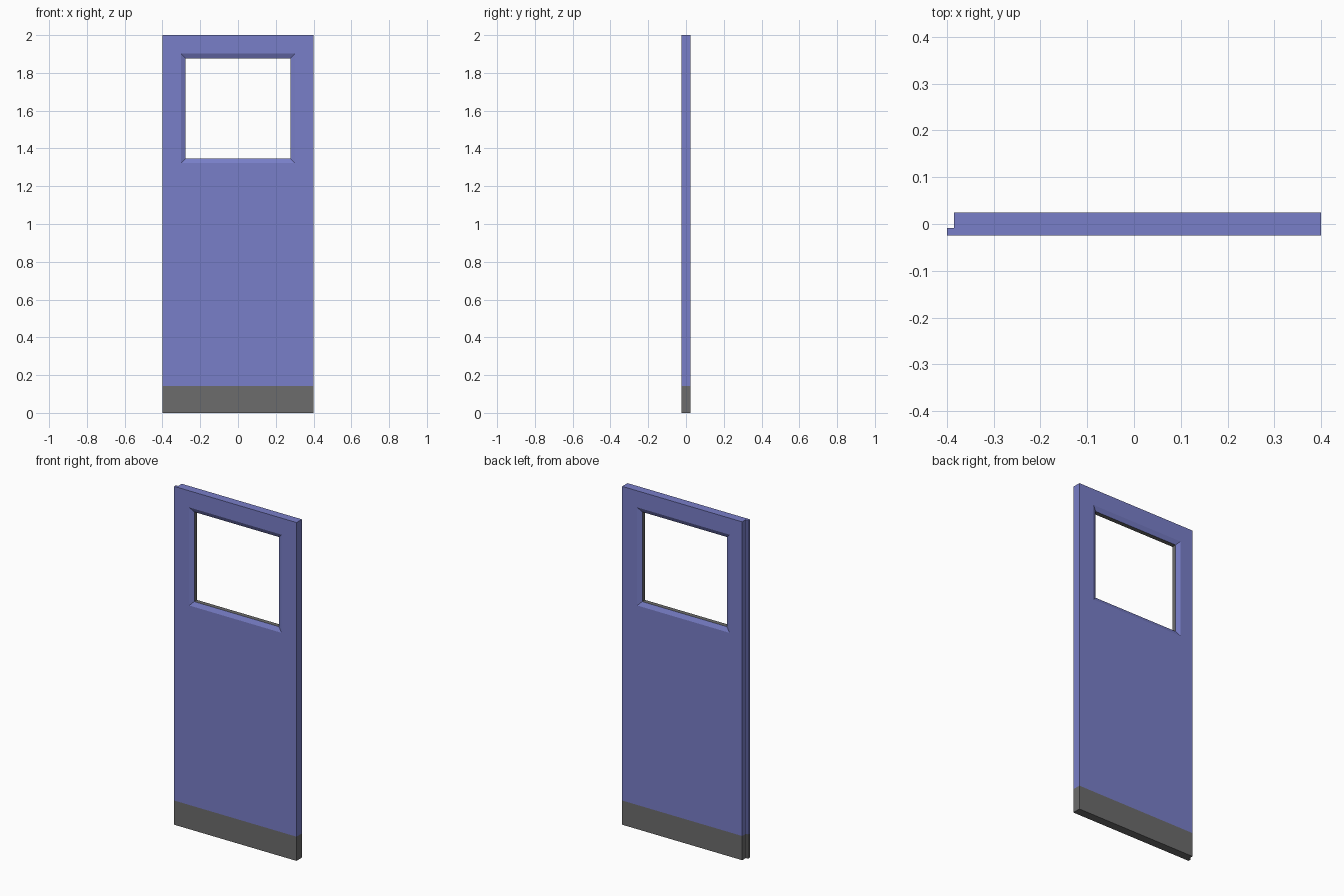
import bpy, bmesh

if "Cube" in bpy.data.objects:
    bpy.data.objects.remove(bpy.data.objects["Cube"])

HALF = 0.025          # half the door thickness
KICK = 0.143          # top of the kick plate
WIN_Z = 1.612         # window centre height
WIN_W, WIN_H = 0.277, 0.265   # half size of the clear opening
BEVEL, DEPTH = 0.025, 0.012   # window bevel width and depth


def material(name, rgb):
    m = bpy.data.materials.new(name)
    m.diffuse_color = (*rgb, 1)
    m.use_nodes = True
    m.node_tree.nodes["Principled BSDF"].inputs["Base Color"].default_value = m.diffuse_color
    return m


blue = material("blue_paint", (0.19, 0.21, 0.58))
grey = material("dark_grey", (0.15, 0.15, 0.15))


def loft(name, rings, mats, middle_mat=0, caps=(True, True)):
    """Solid through matching rings; the middle band may use another slot."""
    bm = bmesh.new()
    loops = [[bm.verts.new(p) for p in ring] for ring in rings]
    n = len(loops[0])
    for b, (lo, hi) in enumerate(zip(loops, loops[1:])):
        for i in range(n):
            j = (i + 1) % n
            f = bm.faces.new((lo[i], lo[j], hi[j], hi[i]))
            if b == 1:
                f.material_index = middle_mat
    for loop, wanted in zip((loops[0], loops[-1]), caps):
        if wanted:
            bm.faces.new(loop)
    bmesh.ops.recalc_face_normals(bm, faces=bm.faces)
    me = bpy.data.meshes.new(name)
    bm.to_mesh(me)
    bm.free()
    for m in mats:
        me.materials.append(m)
    ob = bpy.data.objects.new(name, me)
    bpy.context.collection.objects.link(ob)
    return ob


# Door cross-section with a rebate on the left back edge
profile = [(-0.4, -HALF), (0.4, -HALF), (0.4, HALF),
           (-0.385, HALF), (-0.385, -0.009), (-0.4, -0.009)]


def slab(name, z0, z1, mats, caps=(True, True)):
    return loft(name, [[(x, y, z) for x, y in profile] for z in (z0, z1)],
                mats, caps=caps)


def window_ring(y, grow):
    w, h = WIN_W + grow, WIN_H + grow
    return [(sx * w, y, WIN_Z + sz * h)
            for sx, sz in ((-1, -1), (1, -1), (1, 1), (-1, 1))]


# Kick plate (open where it meets the panel) and main panel
slab("kick_plate", 0, KICK, [grey], caps=(True, False))
panel = slab("door_panel", KICK, 2, [blue, grey])

# Window opening, bevelled on both faces with a grey reveal in the middle
over = 0.005
flare = BEVEL * (DEPTH + over) / DEPTH
cutter = loft("window_cutter",
              [window_ring(-HALF - over, flare), window_ring(-HALF + DEPTH, 0),
               window_ring(HALF - DEPTH, 0), window_ring(HALF + over, flare)],
              [blue, grey], middle_mat=1)
cutter.hide_render = True
cut = panel.modifiers.new("window", 'BOOLEAN')
cut.operation = 'DIFFERENCE'
cut.solver = 'EXACT'
cut.object = cutter
bpy.context.view_layer.objects.active = panel
bpy.ops.object.modifier_apply(modifier=cut.name)
bpy.data.objects.remove(cutter)

# Drop the hidden underside of the panel, covered by the kick plate
bm = bmesh.new()
bm.from_mesh(panel.data)
hidden = [f for f in bm.faces if all(abs(v.co.z - KICK) < 1e-4 for v in f.verts)]
bmesh.ops.delete(bm, geom=hidden, context='FACES')
bm.to_mesh(panel.data)
bm.free()
